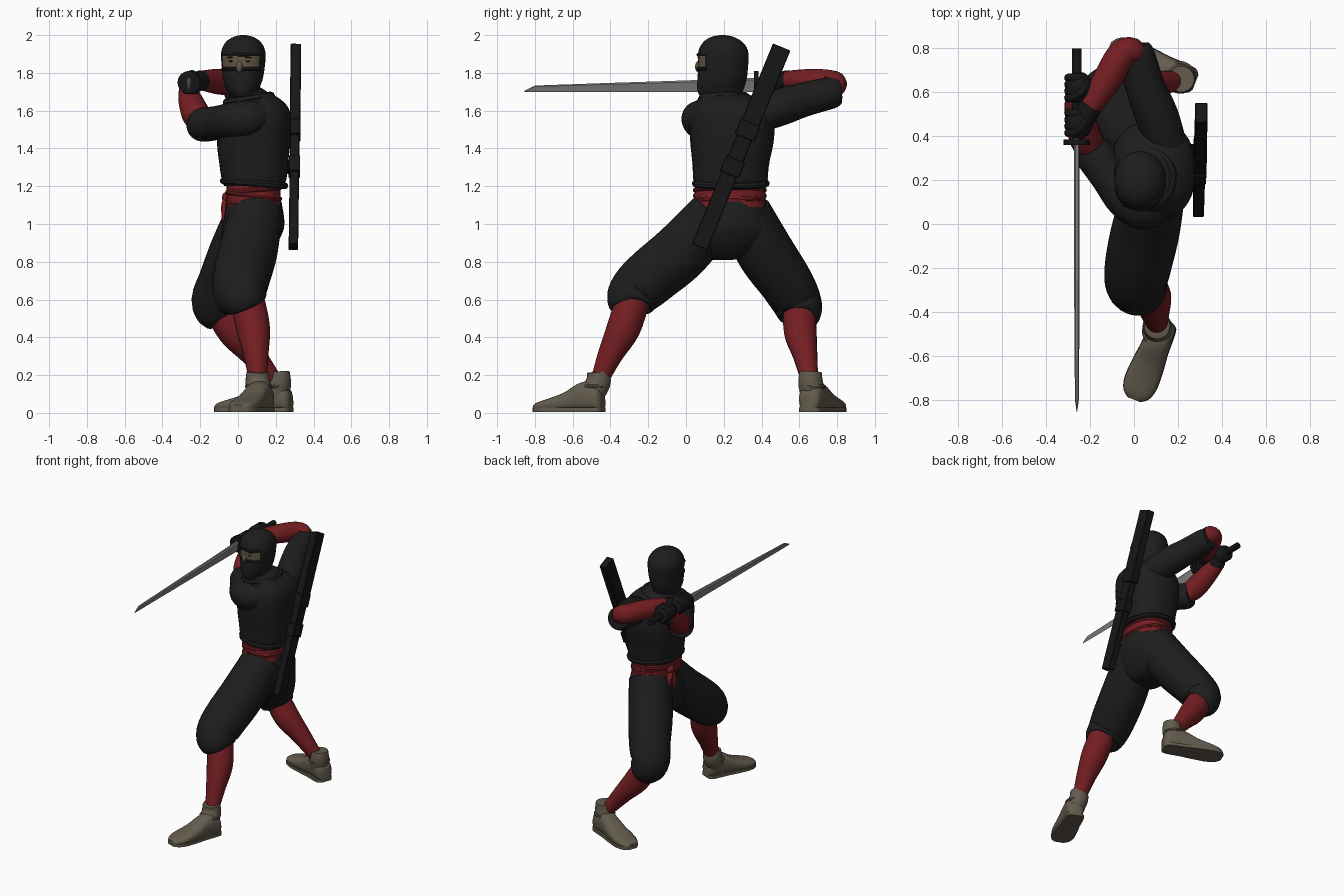
import bpy, bmesh, math
from mathutils import Vector, Matrix

if "Cube" in bpy.data.objects:
    bpy.data.objects.remove(bpy.data.objects["Cube"])


def material(name, r, g, b):
    m = bpy.data.materials.new(name)
    m.diffuse_color = (r, g, b, 1)
    m.use_nodes = True
    m.node_tree.nodes["Principled BSDF"].inputs["Base Color"].default_value = m.diffuse_color
    return m


BLACK = material("black cloth", .0125, .0125, .013)
DARK = material("dark leather", .008, .008, .009)
RED = material("red wrap", .175, .013, .016)
SHOE = material("tan shoe", .125, .105, .075)
SKIN = material("skin", .13, .098, .06)
STEEL = material("steel", .22, .22, .225)
BRASS = material("brass stud", .12, .085, .035)


def finish(name, bm, mats, angle=40):
    bmesh.ops.recalc_face_normals(bm, faces=bm.faces)
    me = bpy.data.meshes.new(name)
    for f in bm.faces:
        f.smooth = True
    bm.to_mesh(me)
    bm.free()
    for m in mats:
        me.materials.append(m)
    me.set_sharp_from_angle(angle=math.radians(angle))
    ob = bpy.data.objects.new(name, me)
    bpy.context.collection.objects.link(ob)
    return ob


def smooth_path(pts, k=4):
    """Catmull-Rom through tuples of any length."""
    out = []
    for i in range(len(pts) - 1):
        a, b, c, d = (pts[max(0, i - 1)], pts[i], pts[i + 1], pts[min(len(pts) - 1, i + 2)])
        for s in range(k):
            t = s / k
            out.append(tuple(.5 * (2 * q + (r - p) * t + (2 * p - 5 * q + 4 * r - u) * t * t
                                   + (3 * q - p - 3 * r + u) * t ** 3)
                             for p, q, r, u in zip(a, b, c, d)))
    return out + [tuple(pts[-1])]


def loft(name, rings, mats, closed=False, rule=None, angle=40):
    bm = bmesh.new()
    vs = [[bm.verts.new(p) for p in r] for r in rings]
    n = len(vs[0])
    for i in range(len(vs) if closed else len(vs) - 1):
        a, b = vs[i], vs[(i + 1) % len(vs)]
        for j in range(n):
            f = bm.faces.new((a[j], a[(j + 1) % n], b[(j + 1) % n], b[j]))
            if rule:
                f.material_index = rule(f.calc_center_median())
    if not closed:
        bm.faces.new(vs[0])
        bm.faces.new(vs[-1])
    return finish(name, bm, mats, angle)


def tube(name, pts, mat, n=20, closed=False, k=4):
    """Round limb through (x, y, z, radius) points."""
    pts = pts if closed else smooth_path(pts, k)
    c = [Vector(p[:3]) for p in pts]
    rings, u, m = [], None, len(c)
    for i in range(m):
        nxt = c[(i + 1) % m] if closed else c[min(i + 1, m - 1)]
        prv = c[i - 1] if closed else c[max(i - 1, 0)]
        t = (nxt - prv).normalized()
        if u is None:
            u = t.orthogonal()
        u = (u - t * u.dot(t)).normalized()
        v = t.cross(u)
        rings.append([c[i] + pts[i][3] * (u * math.cos(a) + v * math.sin(a))
                      for a in (math.tau * j / n for j in range(n))])
    return loft(name, rings, [mat], closed)


def spow(v, e):
    return math.copysign(abs(v) ** e, v)


def oval(z, cx, cy, rx, ry, e=1.0, n=40):
    return [Vector((cx + rx * spow(math.cos(a), e), cy + ry * spow(math.sin(a), e), z))
            for a in (math.tau * j / n for j in range(n))]


def body(name, table, mats, e=.85, k=4, n=40, rule=None):
    return loft(name, [oval(*row, e, n) for row in smooth_path(table, k)], mats, rule=rule)


def hoop(name, row, r, mat, e=.85, tilt=0):
    """Rolled edge running around a horizontal oval."""
    pts = [(p.x, p.y, p.z + tilt * (p.x - row[1]), r) for p in oval(*row, e, 40)]
    return tube(name, pts, mat, 8, closed=True)


def ball(name, loc, size, mat):
    bm = bmesh.new()
    bmesh.ops.create_uvsphere(bm, u_segments=16, v_segments=10, radius=1,
                              matrix=Matrix.Translation(loc) @ Matrix.Diagonal((*size, 1)))
    return finish(name, bm, [mat])


# torso vest (rows are z, centre x, centre y, half depth, half width)
TORSO = [(1.20, .085, .235, .158, .185), (1.24, .085, .235, .172, .197), (1.32, .083, .237, .182, .203),
         (1.43, .083, .243, .194, .220), (1.54, .088, .243, .192, .225), (1.61, .094, .235, .175, .20),
         (1.66, .085, .22, .140, .15), (1.70, .06, .205, .095, .11)]
body("vest", TORSO, [BLACK])
hoop("vest_hem", (1.215, .085, .237, .163, .188), .018, BLACK, tilt=-.08)
for i, (z, s) in enumerate([(1.635, 1.12), (1.66, 1.0)]):
    hoop("collar_fold", (z, .058, .208, .115 * s, .122 * s), .024, BLACK, 1, .15)

# rows of vest studs
for deg in (205, 235, 258, 282, 310, 20, 52, 80, 130):
    a = math.radians(deg)
    for r in TORSO[1:4]:
        ball("vest_stud", (r[1] + r[3] * spow(math.cos(a), .85), r[2] + r[4] * spow(math.sin(a), .85), r[0]),
             (.005, .005, .005), BRASS)

# sash with folds, knot and tails
body("sash", [(1.09, .085, .23, .146, .193), (1.14, .083, .232, .143, .19), (1.22, .083, .235, .143, .183)], [RED])
for z, tilt in ((1.12, .1), (1.15, -.12), (1.18, .08)):
    hoop("sash_fold", (z, .083, .232, .139, .184), .012, RED, tilt=tilt)
ball("sash_knot", (-.06, .27, 1.14), (.025, .035, .03), RED)
for dy, end in ((-.02, 1.0), (.025, 1.03)):
    tube("sash_tail", [(-.06, .27, 1.14, .015), (-.07, .27 + dy, 1.09, .02), (-.065, .27 + 1.4 * dy, end, .018)],
         RED, 10)

# trousers
body("pelvis", [(1.12, .085, .23, .145, .19), (1.0, .083, .232, .163, .22), (.92, .065, .222, .155, .23),
                (.86, .045, .21, .135, .19), (.825, .035, .2, .105, .12), (.81, .03, .195, .05, .05)], [BLACK], .95)
tube("front_trouser_leg", [(.095, .16, 1.06, .14), (.055, -.02, .86, .155), (.02, -.18, .725, .152),
                           (.01, -.265, .645, .142), (.035, -.298, .58, .125), (.045, -.30, .555, .09)], BLACK, 28)
tube("rear_trouser_leg", [(.08, .31, 1.05, .145), (.0, .42, .85, .152), (-.07, .53, .69, .142),
                          (-.115, .585, .59, .132), (-.09, .605, .52, .115), (-.075, .605, .495, .085)], BLACK, 28)

# wrapped shins
tube("front_shin", [(.05, -.28, .60, .09), (.08, -.33, .45, .09), (.095, -.40, .31, .067),
                    (.105, -.455, .18, .048)], RED)
tube("rear_shin", [(-.1, .60, .56, .085), (-.02, .605, .43, .087), (.08, .63, .31, .066),
                   (.19, .655, .17, .045)], RED)


def foot(name, heel, toe, ankle):
    h, t = Vector((*heel, 0)), Vector((*toe, 0))
    d = (t - h).normalized()
    side = Vector((-d.y, d.x, 0))
    rows = smooth_path([(0, .035, .09), (.05, .058, .13), (.2, .064, .16), (.36, .066, .145), (.55, .074, .10),
                        (.78, .078, .068), (.93, .062, .05), (1, .03, .035)], 3)
    rings = [[h.lerp(t, s) + side * w * spow(math.cos(a), .8)
              + Vector((0, 0, .008 + hh / 2 + hh / 2 * spow(math.sin(a), .75)))
              for a in (math.tau * j / 24 for j in range(24))] for s, w, hh in rows]
    loft(name + "_shoe", rings, [SHOE])
    # sole and ankle cuff
    sole = [[Vector((p.x, p.y, z)) for p in [h.lerp(t, s) + side * w * 1.02 for s, w, _ in rows]
             + [h.lerp(t, s) - side * w * 1.02 for s, w, _ in reversed(rows)]] for z in (.006, .028)]
    loft(name + "_sole", sole, [SHOE])
    x, y = ankle
    b = h.lerp(t, .2)
    tube(name + "_ankle_cuff", [(b.x, b.y, .08, .066), (x, y, .16, .066), (x, y, .218, .059)], SHOE)
    hoop(name + "_ankle_tie", (.14, (b.x + x) / 2, (b.y + y) / 2, .064, .064), .01, SHOE, 1)


foot("front", (.145, -.44), (.0, -.80), (.105, -.465))
foot("rear", (.28, .645), (-.115, .80), (.215, .66))

# sleeves and wrapped forearms
tube("left_sleeve", [(.12, .12, 1.57, .085), (.05, .075, 1.555, .1), (-.03, .115, 1.545, .098),
                     (-.11, .22, 1.535, .09), (-.185, .325, 1.525, .09), (-.205, .36, 1.525, .075)], BLACK, 24)
tube("right_sleeve", [(.15, .36, 1.57, .09), (.105, .49, 1.615, .098), (.05, .63, 1.66, .09),
                      (.01, .77, 1.695, .084), (.0, .81, 1.702, .07)], BLACK, 24)
tube("left_forearm", [(-.185, .33, 1.53, .06), (-.22, .39, 1.575, .075), (-.252, .5, 1.655, .064),
                      (-.268, .6, 1.72, .045)], RED)
tube("right_forearm", [(.01, .74, 1.70, .05), (-.01, .785, 1.735, .064), (-.06, .765, 1.748, .067),
                       (-.12, .66, 1.755, .066), (-.2, .53, 1.76, .05), (-.235, .475, 1.755, .04)], RED)
# rolled armhole edge
tube("left_armhole", [(.055 + .098 * math.cos(a), .08 + .03 * math.cos(a), 1.555 + .098 * math.sin(a), .012)
                      for a in (math.tau * j / 28 for j in range(28))], BLACK, 8, True)

# gloved fists curled round the grip
GX, GZ = -.262, 1.745
for side, y, wrist in (("right", .46, (-.195, .54, 1.76)), ("left", .62, (-.262, .565, 1.69))):
    ball(side + "_palm", (GX + .012, y, GZ), (.064, .074, .064), DARK)
    for i in range(4):
        fy = y - .045 + i * .03
        arc = [(GX + .037 * math.cos(a), fy, GZ + .037 * math.sin(a), .02)
               for a in (math.radians(d) for d in range(20, 321, 60))]
        tube(side + "_finger", arc, DARK, 10, k=3)
    tube(side + "_thumb", [(GX + .05, y + .03, GZ + .03, .018), (GX + .02, y - .02, GZ + .05, .02),
                           (GX - .02, y - .05, GZ + .042, .014)], DARK, 10)
    tube(side + "_glove_cuff", [(*wrist, .054), (GX + .02, y, GZ, .05)], DARK, 16)

# head hood with eye opening turned slightly to the left
LOOK = Vector((-.2, -1, 0)).normalized()


def eye_gap(c):
    d = Vector((c.x - .03, c.y - .2, 0)).normalized()
    return 1 if 1.825 < c.z < 1.893 and d.dot(LOOK) > .66 else 0


body("hood", [(1.60, .055, .21, .10, .11), (1.66, .038, .205, .08, .10), (1.675, .028, .186, .07, .11),
              (1.71, .024, .182, .084, .122), (1.76, .026, .190, .103, .13), (1.825, .028, .196, .113, .132),
              (1.893, .028, .197, .118, .134), (1.935, .028, .197, .11, .124), (1.97, .028, .195, .086, .096),
              (1.992, .028, .193, .048, .054), (2.0, .028, .193, .012, .013)], [BLACK, SKIN], .95, 4, 48, eye_gap)


def rim(name, z, r, spread):
    pts = []
    for d in range(-spread, spread + 1, 12):
        a = math.atan2(LOOK.y, LOOK.x) + math.radians(d)
        pts.append((.028 + .115 * math.cos(a), .197 + .133 * math.sin(a), z, r))
    tube(name, pts, BLACK, 8, k=1)


rim("hood_brow_edge", 1.896, .009, 60)
rim("mask_edge", 1.822, .009, 60)
ball("nose", (.007, .066, 1.832), (.018, .018, .03), SKIN)
for sx, sy in ((-.036, .085), (.05, .07)):
    ball("eye", (sx, sy, 1.862), (.013, .008, .006), DARK)
    ball("eyebrow", (sx, sy, 1.882), (.024, .009, .004), DARK)

# sword: tapered blade, guard, grip
SX = -.26
blade = []
for y, top, w in ((.39, 1.775, .013), (0, 1.76, .013), (-.4, 1.747, .012), (-.80, 1.733, .009), (-.855, 1.706, .001)):
    m = 1.70 + (top - 1.70) * .85
    blade.append([Vector(p) for p in ((SX, y, 1.70), (SX + w, y, m), (SX + w * .5, y, top),
                                      (SX - w * .5, y, top), (SX - w, y, m))])
loft("sword_blade", blade, [STEEL], angle=20)
tube("sword_guard", [(SX, .36, 1.75, .06), (SX, .385, 1.75, .06)], DARK, 24, k=1)
tube("sword_grip", [(SX, .37, GZ, .022), (SX, .80, GZ, .022)], DARK, 16, k=1)

# scabbard slung diagonally on the back
TILT = Matrix.Translation((.30, .288, 1.405)) @ Matrix.Rotation(-.39, 4, 'X') @ Matrix.Rotation(.012, 4, 'Y')


def slung_box(name, size, at):
    bm = bmesh.new()
    bmesh.ops.create_cube(bm, size=1, matrix=TILT @ Matrix.Translation(at) @ Matrix.Diagonal((*size, 1)))
    bmesh.ops.bevel(bm, geom=bm.edges[:], offset=.004, segments=1, affect='EDGES')
    finish(name, bm, [DARK], 20)


slung_box("scabbard", (.05, .088, 1.14), (0, 0, 0))
slung_box("scabbard_mouth", (.056, .1, .03), (0, 0, .56))
slung_box("scabbard_grip_section", (.056, .1, .42), (0, 0, .345))
slung_box("scabbard_band", (.06, .112, .09), (0, 0, .1))
slung_box("scabbard_band", (.06, .108, .09), (0, 0, -.11))
for z in (.1, -.11):
    slung_box("scabbard_mount", (.06, .06, .06), (-.045, 0, z))
